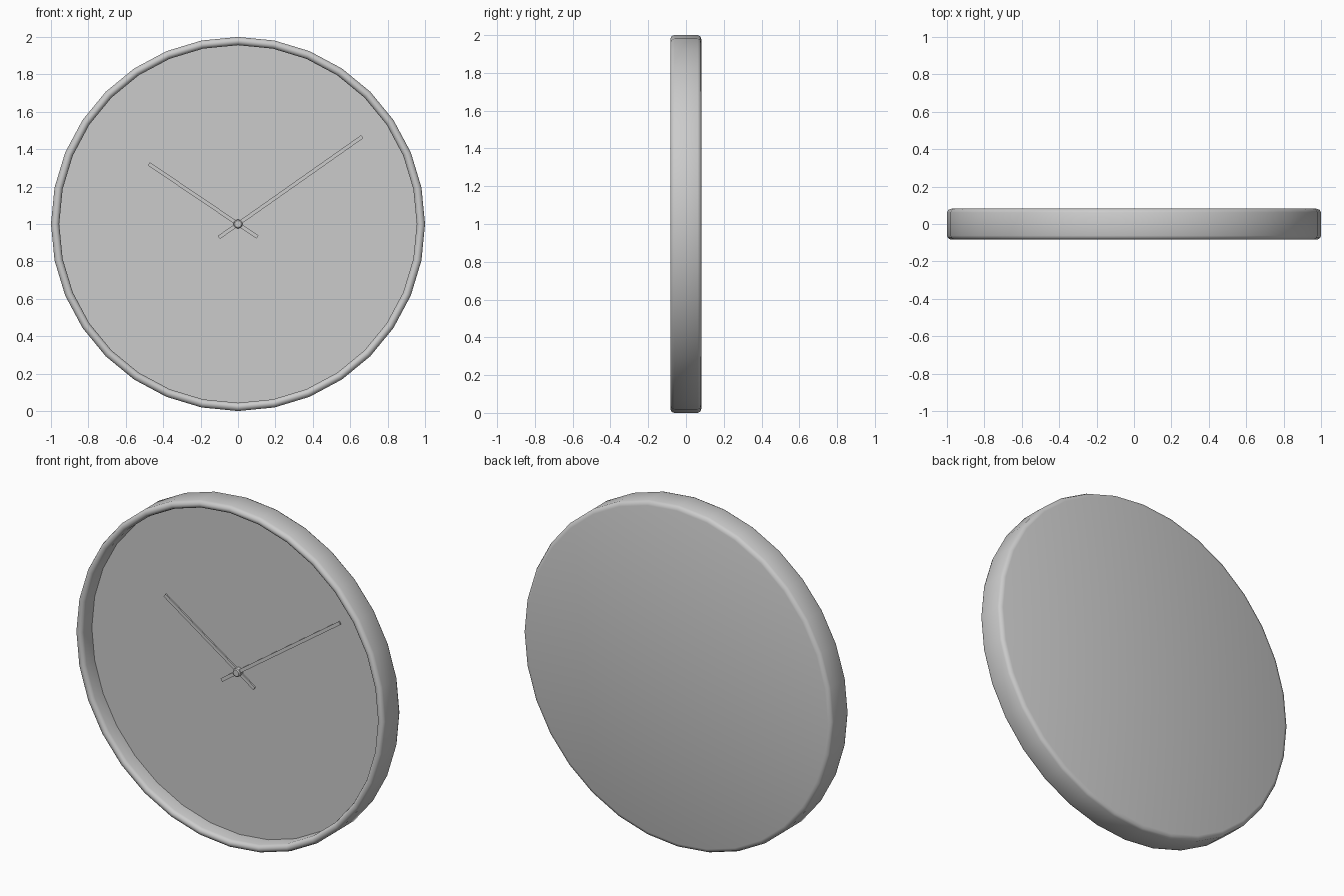
import bpy, bmesh, math
from mathutils import Matrix, Vector

if "Cube" in bpy.data.objects:
    bpy.data.objects.remove(bpy.data.objects["Cube"])

SIDES = 32
FACE_Y = 0.012


def finish(name, bm, angle=40):
    bmesh.ops.remove_doubles(bm, verts=bm.verts, dist=1e-5)
    bmesh.ops.recalc_face_normals(bm, faces=bm.faces)
    me = bpy.data.meshes.new(name)
    bm.to_mesh(me)
    bm.free()
    ob = bpy.data.objects.new(name, me)
    bpy.context.collection.objects.link(ob)
    bpy.ops.object.select_all(action='DESELECT')
    ob.select_set(True)
    bpy.context.view_layer.objects.active = ob
    bpy.ops.object.shade_smooth_by_angle(angle=math.radians(angle))
    return ob


def lathe(name, profile, sides, angle=40):
    """Spin (radius, y) points around the clock's axis."""
    bm = bmesh.new()
    vs = [bm.verts.new((r, y, 1)) for r, y in profile]
    es = [bm.edges.new(p) for p in zip(vs, vs[1:])]
    bmesh.ops.spin(bm, geom=vs + es, cent=(0, 0, 1), axis=(0, 1, 0),
                   angle=math.tau, steps=sides)
    return finish(name, bm, angle)


def hand(name, tip_x, tip_z, tail, y):
    """Thin bar through the centre, with a short tail behind the hub."""
    d = Vector((tip_x, 0, tip_z - 1))
    length = d.length + tail
    bm = bmesh.new()
    bmesh.ops.create_cube(bm, size=1, matrix=Matrix.Diagonal((0.02, 0.008, length, 1)))
    rot = Matrix.Rotation(math.atan2(d.x, d.z), 4, 'Y')
    mid = d.normalized() * (d.length - tail) / 2 + Vector((0, y, 1))
    bmesh.ops.transform(bm, matrix=Matrix.Translation(mid) @ rot, verts=bm.verts)
    return finish(name, bm, 30)


# Case: closed back, rounded rim, inner wall down to the dial
lathe("case", [(0, 0.082), (0.975, 0.082), (0.993, 0.076), (1.0, 0.062),
               (1.0, -0.062), (0.995, -0.075), (0.983, -0.082), (0.972, -0.082),
               (0.961, -0.075), (0.956, -0.062), (0.956, FACE_Y + 0.01)], SIDES, 60)

# Dial
lathe("dial", [(0, FACE_Y), (0.956, FACE_Y)], SIDES)

# Hands and hub
hand("hour_hand", -0.477, 1.322, 0.125, FACE_Y - 0.008)
hand("minute_hand", 0.664, 1.467, 0.125, FACE_Y - 0.017)
lathe("hub", [(0.024, FACE_Y), (0.024, FACE_Y - 0.026),
              (0.018, FACE_Y - 0.031), (0, FACE_Y - 0.031)], 16)
